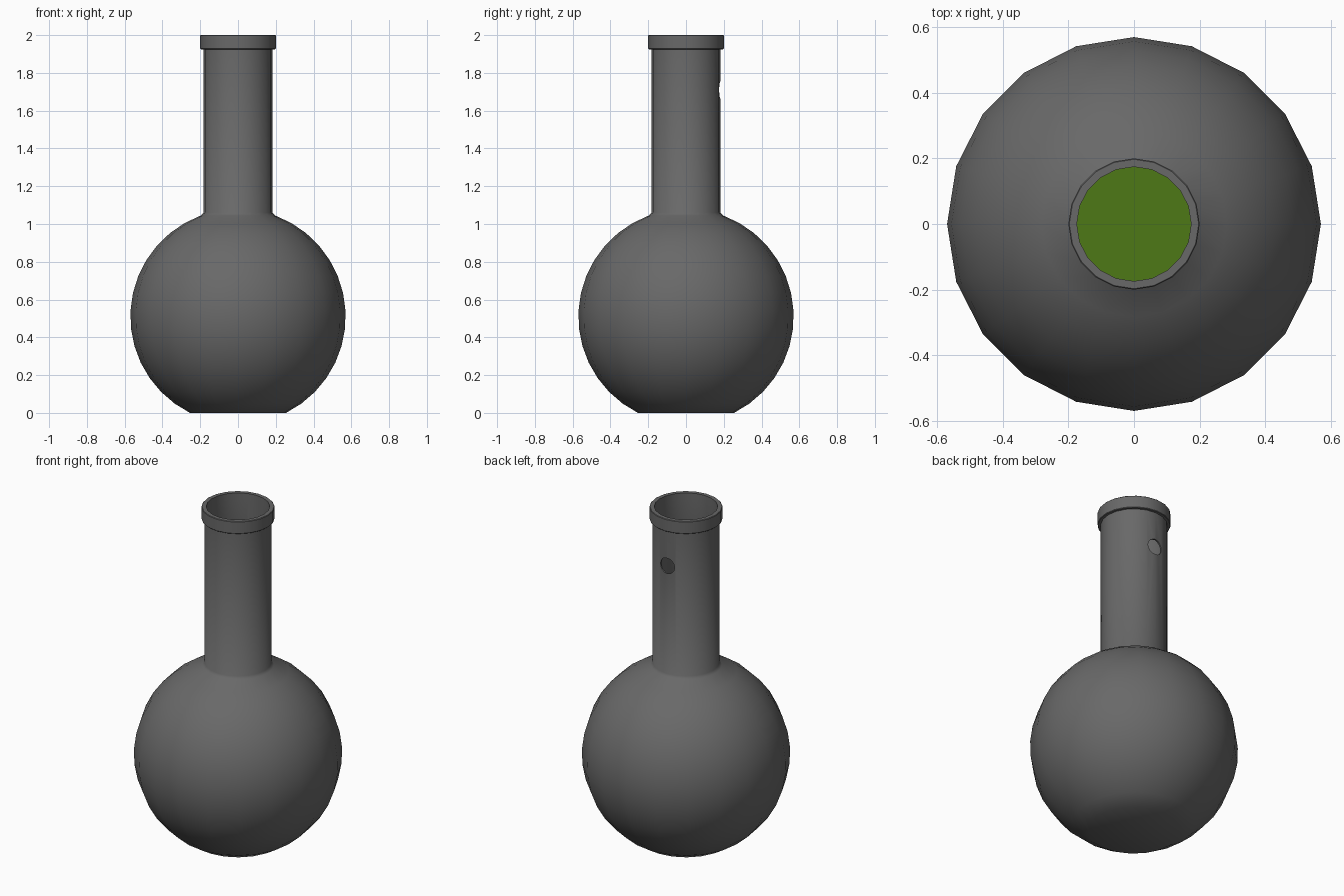
import bpy, bmesh, math

if "Cube" in bpy.data.objects:
    bpy.data.objects.remove(bpy.data.objects["Cube"])

SIDES = 20
CZ, R, NECK, WALL = 0.51, 0.57, 0.183, 0.009


def lathe(name, profile, color, closed=False):
    """Revolve an (r, z) profile about z; points with r = 0 become poles."""
    bm = bmesh.new()
    rings = []
    for r, z in profile:
        if r == 0:
            rings.append([bm.verts.new((0, 0, z))] * SIDES)
        else:
            rings.append([bm.verts.new((r * math.cos(math.tau * i / SIDES),
                                        r * math.sin(math.tau * i / SIDES), z))
                          for i in range(SIDES)])
    pairs = list(zip(rings, rings[1:]))
    if closed:
        pairs.append((rings[-1], rings[0]))
    for a, b in pairs:
        for i in range(SIDES):
            j = (i + 1) % SIDES
            bm.faces.new(dict.fromkeys((a[i], a[j], b[j], b[i])))
    bmesh.ops.recalc_face_normals(bm, faces=bm.faces)
    mesh = bpy.data.meshes.new(name)
    bm.to_mesh(mesh)
    bm.free()
    mesh.materials.append(color)
    ob = bpy.data.objects.new(name, mesh)
    bpy.context.collection.objects.link(ob)
    return ob


def material(name, rgb):
    mat = bpy.data.materials.new(name)
    mat.diffuse_color = (*rgb, 1)
    mat.use_nodes = True
    mat.node_tree.nodes["Principled BSDF"].inputs["Base Color"].default_value = mat.diffuse_color
    return mat


def arc(radius, z0, z1, steps):
    """Bulb cross-section from height z0 to z1."""
    a0, a1 = (math.asin((z - CZ) / radius) for z in (z0, z1))
    angles = [a0 + (a1 - a0) * i / steps for i in range(steps + 1)]
    return [(radius * math.cos(a), CZ + radius * math.sin(a)) for a in angles]


def smooth(ob, angle):
    bpy.ops.object.select_all(action='DESELECT')
    ob.select_set(True)
    bpy.context.view_layer.objects.active = ob
    bpy.ops.object.shade_smooth_by_angle(angle=math.radians(angle))


glass = material("dark_glass", (0.14, 0.14, 0.14))
green = material("green_liquid", (0.075, 0.19, 0.008))

# Glass body: flat base, round bulb, flared neck root, thin inner wall
outer = [(0, 0)] + arc(R, 0, 1.045, 14) + [(NECK, 1.06), (NECK, 1.96)]
inner = [(NECK - WALL, 1.96), (NECK - WALL, 1.05)] \
    + arc(R - WALL, 0.01, 1.04, 14)[::-1] + [(0, 0.01)]
flask = lathe("flask_body", outer + inner, glass)

# Small round vent through the back of the neck
bpy.ops.mesh.primitive_cylinder_add(vertices=16, radius=0.047, depth=0.2,
                                    location=(0, 0.18, 1.71),
                                    rotation=(math.pi / 2, 0, 0))
cutter = bpy.context.object
cutter.name = "vent_cutter"
cutter.hide_render = True
cutter.data.materials.append(glass)
cut = flask.modifiers.new("vent", 'BOOLEAN')
cut.operation, cut.solver, cut.object = 'DIFFERENCE', 'EXACT', cutter
bpy.context.view_layer.objects.active = flask
bpy.ops.object.modifier_apply(modifier=cut.name)
bpy.data.objects.remove(cutter)
smooth(flask, 60)

# Raised lip around the mouth
lip = lathe("mouth_lip", [(0.174, 1.925), (0.197, 1.925), (0.2, 1.928), (0.2, 1.997),
                          (0.197, 2.0), (0.174, 2.0)], glass, closed=True)
smooth(lip, 40)

# Green liquid filling the lower bulb
liquid = lathe("liquid", [(0, 0.02)] + arc(R - 3 * WALL, 0.02, 0.6, 9) + [(0, 0.6)], green)
smooth(liquid, 40)
